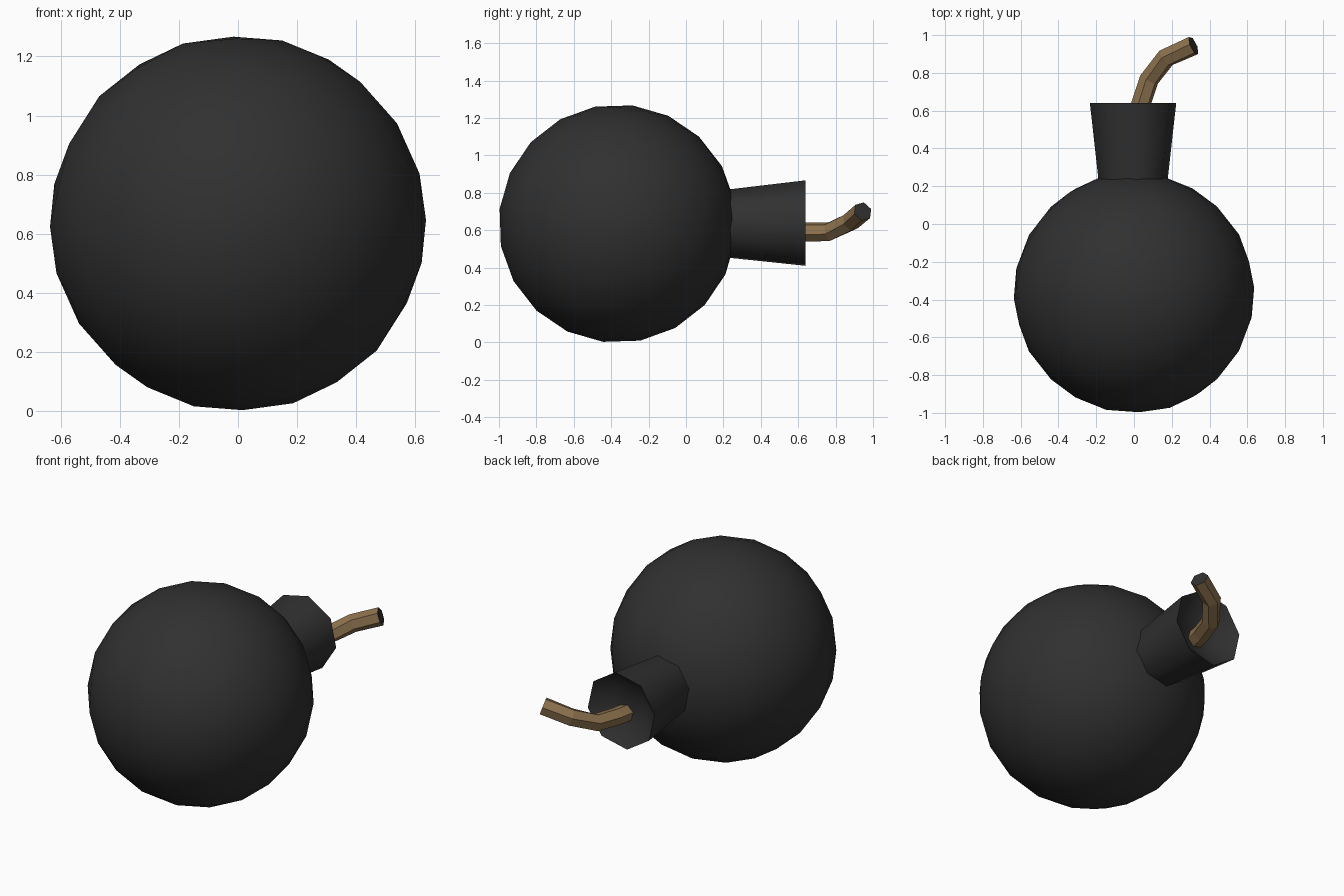
import bpy, bmesh
from math import cos, sin, pi, radians
from mathutils import Vector

if "Cube" in bpy.data.objects:
    bpy.data.objects.remove(bpy.data.objects["Cube"])


def material(name, color):
    m = bpy.data.materials.new(name)
    m.diffuse_color = (*color, 1)
    m.use_nodes = True
    m.node_tree.nodes["Principled BSDF"].inputs["Base Color"].default_value = m.diffuse_color
    return m


black = material("black_iron", (0.03, 0.03, 0.03))
brown = material("fuse_cord", (0.26, 0.165, 0.075))


def tube(name, rings, sides, twist, mat, cap_start=True, cap_mat=None):
    """Skin rings given as (centre, direction, radius); the last ring is capped."""
    bm = bmesh.new()
    loops = []
    for centre, direction, radius in rings:
        d = Vector(direction).normalized()
        u = Vector((0, 0, 1)).cross(d).normalized()
        v = d.cross(u)
        loops.append([bm.verts.new(Vector(centre) + radius * (
            u * cos(twist + 2 * pi * i / sides) + v * sin(twist + 2 * pi * i / sides)))
            for i in range(sides)])
    for a, b in zip(loops, loops[1:]):
        for i in range(sides):
            j = (i + 1) % sides
            bm.faces.new((a[i], a[j], b[j], b[i]))
    if cap_start:
        bm.faces.new(loops[0][::-1])
    end = bm.faces.new(loops[-1])
    mesh = bpy.data.meshes.new(name)
    mesh.materials.append(mat)
    if cap_mat:
        mesh.materials.append(cap_mat)
        end.material_index = 1
    bm.to_mesh(mesh)
    bm.free()
    ob = bpy.data.objects.new(name, mesh)
    bpy.context.collection.objects.link(ob)
    return ob


# Round body
bpy.ops.mesh.primitive_ico_sphere_add(subdivisions=3, radius=0.637, location=(0, -0.365, 0.635),
                                      rotation=(radians(12), radians(25), radians(8)))
body = bpy.context.object
body.name = "body"
body.data.materials.append(black)
bpy.ops.object.shade_smooth()

# Flared neck with a recessed mouth
Y = (0, 1, 0)
neck = tube("neck", [((-0.005, 0.18, 0.635), Y, 0.18), ((-0.005, 0.64, 0.638), Y, 0.232),
                     ((-0.005, 0.56, 0.638), Y, 0.13)], 8, radians(10), black)
bpy.ops.object.select_all(action='DESELECT')
neck.select_set(True)
bpy.context.view_layer.objects.active = neck
bpy.ops.object.shade_smooth_by_angle(angle=radians(50))

# Bent fuse with a burnt tip
path = [Vector(p) for p in ((0.01, 0.50, 0.59), (0.035, 0.63, 0.59), (0.08, 0.765, 0.592),
                            (0.17, 0.88, 0.645), (0.315, 0.945, 0.70))]
rings = []
for i, p in enumerate(path):
    before = path[max(i - 1, 0)]
    after = path[min(i + 1, len(path) - 1)]
    rings.append((p, after - before, 0.053))
tube("fuse", rings, 6, radians(15), brown, cap_mat=black)
